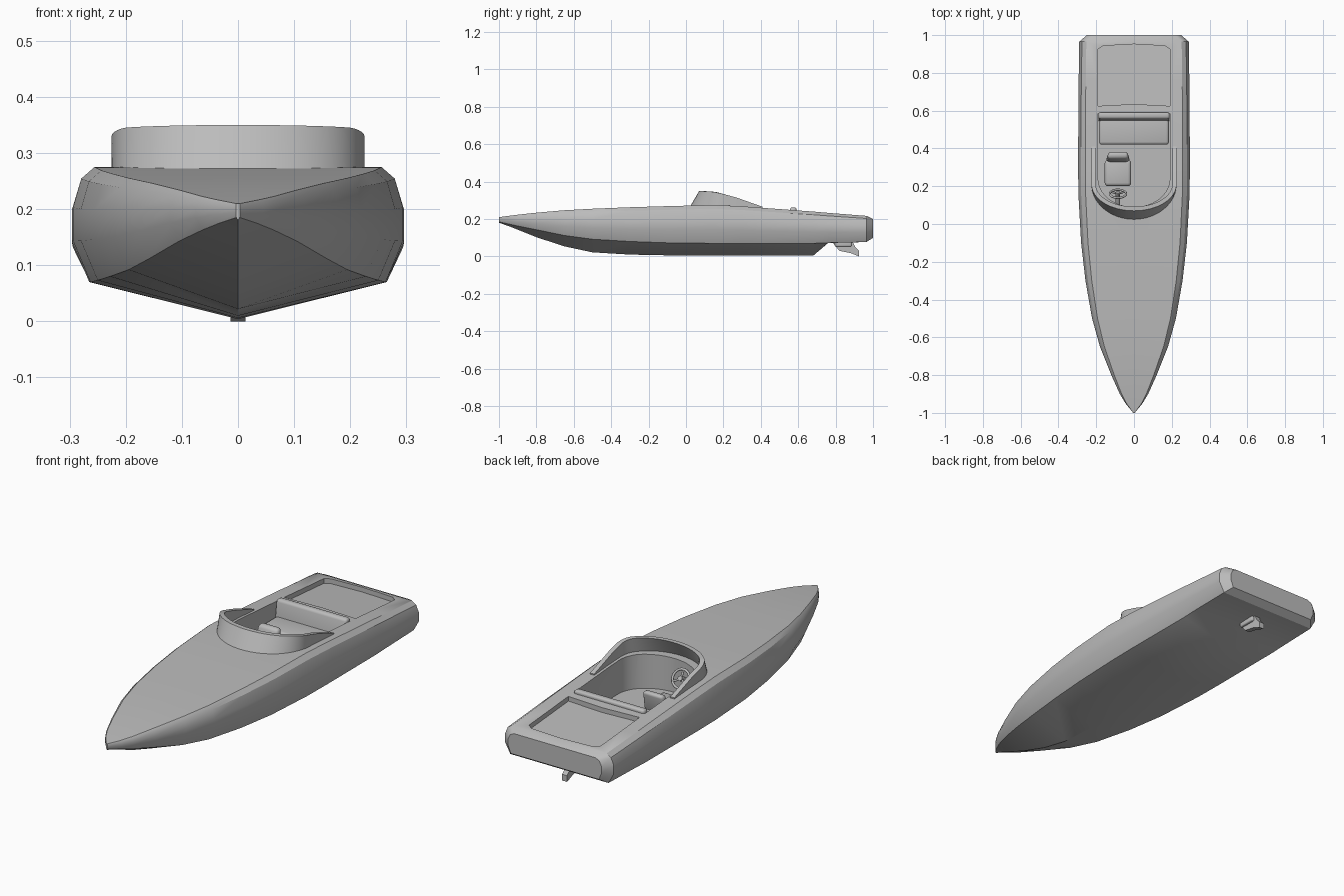
import bpy, bmesh
from math import sin, cos, pi, radians
from mathutils import Vector

cube = bpy.data.objects.get("Cube")
if cube:
    bpy.data.objects.remove(cube)

grey = bpy.data.materials.new("plain grey")
grey.use_nodes = True
grey.diffuse_color = (0.5, 0.5, 0.5, 1)
grey.node_tree.nodes["Principled BSDF"].inputs["Base Color"].default_value = (0.5, 0.5, 0.5, 1)


def finish(name, bm, angle=32):
    bmesh.ops.recalc_face_normals(bm, faces=bm.faces)
    mesh = bpy.data.meshes.new(name)
    bm.to_mesh(mesh)
    bm.free()
    mesh.materials.append(grey)
    ob = bpy.data.objects.new(name, mesh)
    bpy.context.collection.objects.link(ob)
    activate(ob)
    bpy.ops.object.shade_smooth_by_angle(angle=radians(angle))
    return ob


def activate(ob):
    bpy.ops.object.select_all(action="DESELECT")
    ob.select_set(True)
    bpy.context.view_layer.objects.active = ob


def loft(name, rings, angle=32):
    """Skin closed rings of equal length and cap both ends."""
    bm = bmesh.new()
    rows = [[bm.verts.new(p) for p in ring] for ring in rings]
    n = len(rows[0])
    for a, b in zip(rows, rows[1:]):
        for i in range(n):
            j = (i + 1) % n
            bm.faces.new((a[i], a[j], b[j], b[i]))
    bm.faces.new(rows[0])
    bm.faces.new(rows[-1])
    return finish(name, bm, angle)


def rounded_box(name, centre, size, bevel, slope=0, taper=1):
    """Box whose top shifts along y by slope and narrows by taper."""
    bm = bmesh.new()
    bmesh.ops.create_cube(bm, size=1)
    for v in bm.verts:
        up = v.co.z > 0
        v.co = Vector((v.co.x * size[0] * (taper if up else 1),
                       v.co.y * size[1] + (slope if up else 0),
                       v.co.z * size[2])) + Vector(centre)
    bmesh.ops.bevel(bm, geom=bm.edges[:], offset=bevel, segments=3, affect="EDGES", profile=0.5)
    return finish(name, bm, 40)


def cut(ob, cutter):
    activate(ob)
    mod = ob.modifiers.new("opening", "BOOLEAN")
    mod.operation, mod.solver, mod.object = "DIFFERENCE", "EXACT", cutter
    bpy.ops.object.modifier_apply(modifier=mod.name)
    bpy.data.objects.remove(cutter)


# Hull stations: y, half width, chine half width, keel z, chine z, deck z
stations = [
    (-1, .004, .003, .18, .185, .21), (-.95, .045, .036, .163, .174, .217),
    (-.9, .075, .063, .143, .163, .223), (-.8, .12, .105, .103, .143, .234),
    (-.65, .18, .158, .054, .112, .247), (-.5, .222, .195, .022, .092, .255),
    (-.3, .257, .228, .01, .08, .263), (-.1, .28, .25, .006, .073, .269),
    (.15, .294, .263, .004, .07, .275), (.3, .296, .265, .004, .07, .268),
    (.68, .294, .264, .004, .07, .24), (.76, .293, .264, .072, .073, .233),
    (.965, .29, .262, .077, .077, .217), (1, .25, .235, .1, .1, .2)]


def hull_ring(y, w, c, keel, chine, deck):
    h = deck - chine
    side = [(c, chine), (w, chine + .36 * h), (w, chine + .65 * h),
            (.95 * w, deck - .1 * h), (.87 * w, deck)]
    return ([(0, y, keel)] + [(x, y, z) for x, z in side] + [(0, y, deck)]
            + [(-x, y, z) for x, z in reversed(side)])


hull = loft("hull", [hull_ring(*s) for s in stations])


# Cockpit well: rounded at the front, square at the back
def u_path(half, straight, front, back, steps=24):
    arc = [(half * cos(pi * i / steps), straight - (straight - front) * sin(pi * i / steps))
           for i in range(steps + 1)]
    return [(half, back)] + arc + [(-half, back)]


well = u_path(.19, .24, .09, .585)
cut(hull, loft("cockpit_cutter", [[(x, y, z) for x, y in well] for z in (.11, .4)]))

# Sunken engine hatch with a slightly bowed rear edge
hatch = [(-.19, .625), (0, .635), (.19, .625), (.19, .925), (.165, .943),
         (0, .952), (-.165, .943), (-.19, .925)]
cut(hull, loft("hatch_cutter", [[(x, y, z - .08 * (y - .625)) for x, y in hatch]
                                for z in (.221, .4)]))
activate(hull)
bpy.ops.object.shade_smooth_by_angle(angle=radians(32))

# Wraparound windshield: raked in front, falling away towards the back
rim = [(.07, .35), (.15, .345), (.25, .322), (.34, .29), (.42, .262)]


def rim_height(y):
    for (y0, z0), (y1, z1) in zip(rim, rim[1:]):
        if y <= y1:
            return z0 + (z1 - z0) * max(0, (y - y0) / (y1 - y0))
    return rim[-1][1]


def shield_curve(inset):
    half = .225 - inset
    arc = [(pi * i / 32) for i in range(33)]
    pts = [(half * cos(a), .21 - (.195 - inset) * sin(a), sin(a)) for a in arc]
    arm = [.41, .34, .27]
    return ([(half, y, 0) for y in arm] + pts + [(-half, y, 0) for y in reversed(arm)])


rings = []
for (xo, yo, f), (xi, yi, g) in zip(shield_curve(0), shield_curve(.022)):
    lean = .055 * f
    top = rim_height(yo + lean)
    rings.append([(xo, yo, .255), (xo, yo + lean, top), (xi, yi + lean, top), (xi, yi, .255)])
loft("windshield", rings)

# Rear bench
rounded_box("bench_seat", (0, .5, .145), (.37, .16, .08), .015)
rounded_box("bench_back", (0, .555, .19), (.376, .035, .145), .012, slope=.02)

# Driver seat on the right
rounded_box("driver_seat", (-.085, .27, .135), (.14, .14, .06), .018)
rounded_box("driver_seat_back", (-.085, .335, .175), (.125, .035, .12), .014, slope=.03, taper=.85)


# Steering wheel and column, tilted towards the driver
def tube(name, points, radius, closed=False):
    curve = bpy.data.curves.new(name, "CURVE")
    curve.dimensions, curve.bevel_depth, curve.bevel_resolution = "3D", radius, 2
    curve.use_fill_caps = True
    spline = curve.splines.new("POLY")
    spline.points.add(len(points) - 1)
    for p, co in zip(spline.points, points):
        p.co = (*co, 1)
    spline.use_cyclic_u = closed
    curve.materials.append(grey)
    ob = bpy.data.objects.new(name, curve)
    bpy.context.collection.objects.link(ob)
    activate(ob)
    bpy.ops.object.convert(target="MESH")


hub = Vector((-.085, .16, .225))
across, upward = Vector((1, 0, 0)), Vector((0, -.5, .87))


def on_wheel(a, r):
    return hub + across * r * cos(a) + upward * r * sin(a)


tube("steering_wheel_rim", [on_wheel(2 * pi * i / 24, .043) for i in range(24)], .006, True)
for k in range(3):
    tube("steering_wheel_spoke", [hub, on_wheel(pi / 2 + 2 * pi * k / 3, .043)], .005)
tube("steering_column", [hub + Vector((0, .008, .005)), hub + Vector((0, -.09, -.05))], .012)

# Stern drive leg beneath the transom
leg = [(.78, .08), (.89, .08), (.905, .05), (.925, .03), (.925, 0), (.88, .018), (.82, .03)]
loft("stern_drive", [[(x, y, z) for y, z in leg] for x in (-.013, .013)])
rounded_box("drive_mount", (0, .84, .068), (.05, .09, .03), .006)
